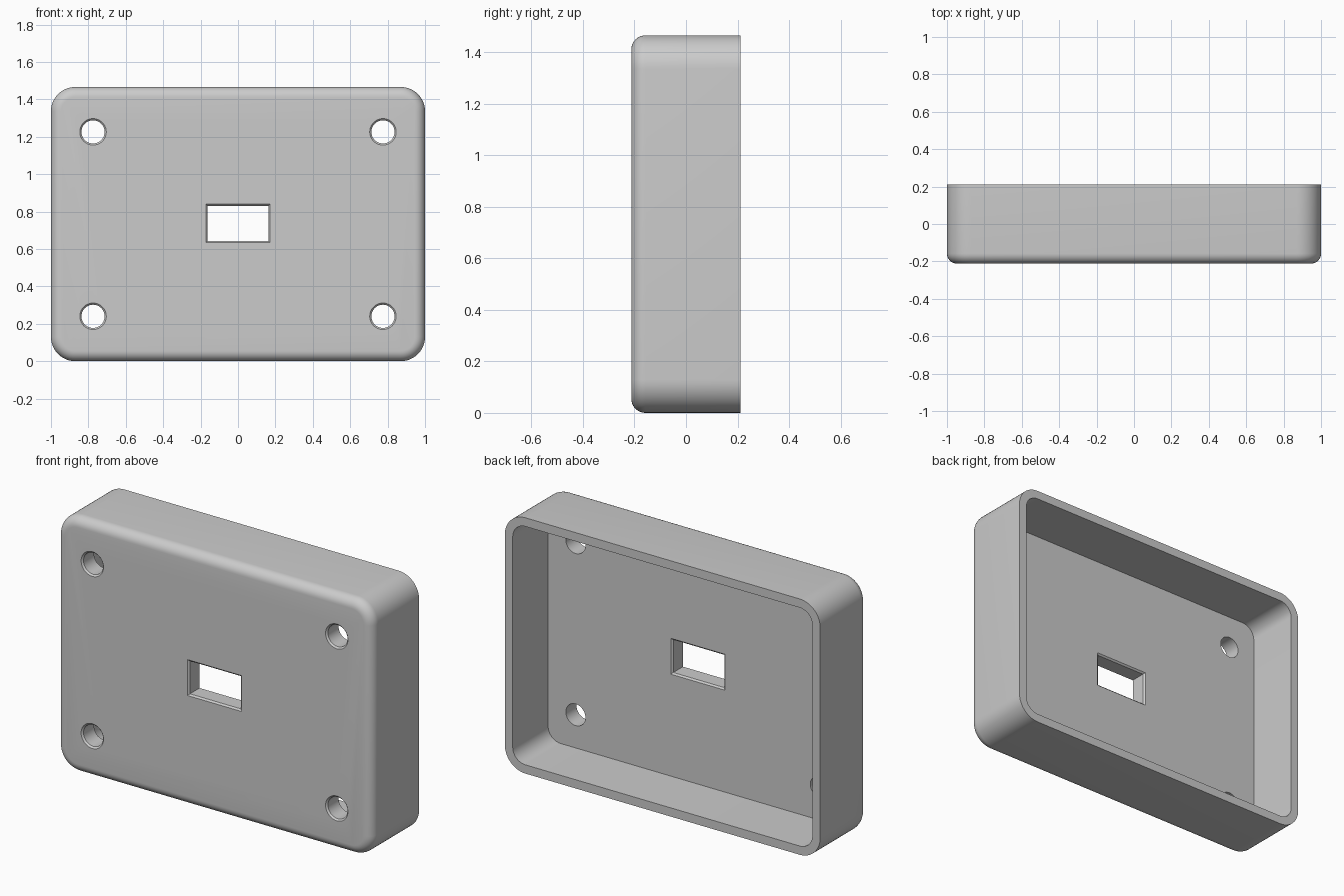
import bpy
import bmesh
from math import cos, sin, pi, radians

W, H, D = 1.0, 1.466, 0.2125        # half width, height, half depth
CORNER, FILLET, WALL, FLOOR = 0.13, 0.055, 0.05, 0.105
ZC = H / 2

cube = bpy.data.objects.get("Cube")
if cube:
    bpy.data.objects.remove(cube, do_unlink=True)

grey = bpy.data.materials.new("plain grey")
grey.use_nodes = True
colour = (0.6, 0.6, 0.6, 1)
grey.diffuse_color = colour
grey.node_tree.nodes["Principled BSDF"].inputs["Base Color"].default_value = colour


def ring(hw, hh, r, y, cx=0, cz=ZC, n=12):
    """Rounded rectangle facing along y."""
    points = []
    for q, (sx, sz) in enumerate([(1, 1), (-1, 1), (-1, -1), (1, -1)]):
        for i in range(n + 1):
            a = (q + i / n) * pi / 2
            points.append((cx + sx * (hw - r) + r * cos(a), y,
                           cz + sz * (hh - r) + r * sin(a)))
    return points


def loft(name, rings):
    """Skin a closed solid through the rings and cap both ends."""
    bm = bmesh.new()
    loops = [[bm.verts.new(p) for p in r] for r in rings]
    for a, b in zip(loops, loops[1:]):
        for i in range(len(a)):
            j = (i + 1) % len(a)
            bm.faces.new((a[i], a[j], b[j], b[i]))
    bm.faces.new(loops[0])
    bm.faces.new(loops[-1])
    bmesh.ops.remove_doubles(bm, verts=bm.verts, dist=1e-5)
    bmesh.ops.recalc_face_normals(bm, faces=bm.faces)
    mesh = bpy.data.meshes.new(name)
    bm.to_mesh(mesh)
    bm.free()
    mesh.materials.append(grey)
    obj = bpy.data.objects.new(name, mesh)
    bpy.context.collection.objects.link(obj)
    return obj


def inset(d, y):
    return ring(W - d, ZC - d, CORNER - d, y)


# Open-backed shell: cavity floor, inner wall, rim, outer wall, rounded front
rings = [inset(WALL, -D + FLOOR), inset(WALL, D), inset(0, D)]
for i in range(9):
    a = i / 8 * pi / 2
    rings.append(inset(FILLET * (1 - cos(a)), -D + FILLET * (1 - sin(a))))
shell = loft("case_shell", rings)

# Cutters: four countersunk screw holes and a chamfered window
C = 0.009
front, back = -D, -D + FLOOR
cutters = []
for x in (-0.775, 0.775):
    for z in (0.24, H - 0.24):
        profile = [(0.071 + C, front - C), (0.071 - C, front + C), (0.062, back + C)]
        cutters.append(loft("screw_hole_cutter",
                            [ring(r, r, r, y, x, z, 10) for r, y in profile]))
profile = [(C, front - C), (-C, front + C), (-C, back - C), (C, back + C)]
cutters.append(loft("window_cutter",
                    [ring(0.171 + e, 0.103 + e, 0, y, 0, 0.737, 1) for e, y in profile]))

bpy.context.view_layer.objects.active = shell
for cutter in cutters:
    cutter.hide_render = True
    cut = shell.modifiers.new("cut", "BOOLEAN")
    cut.operation = "DIFFERENCE"
    cut.solver = "EXACT"
    cut.object = cutter
    bpy.ops.object.modifier_apply(modifier=cut.name)
    bpy.data.objects.remove(cutter, do_unlink=True)

# Smooth rounded surfaces, sharp edges kept
bpy.ops.object.select_all(action="DESELECT")
shell.select_set(True)
bpy.ops.object.shade_smooth_by_angle(angle=radians(30))
